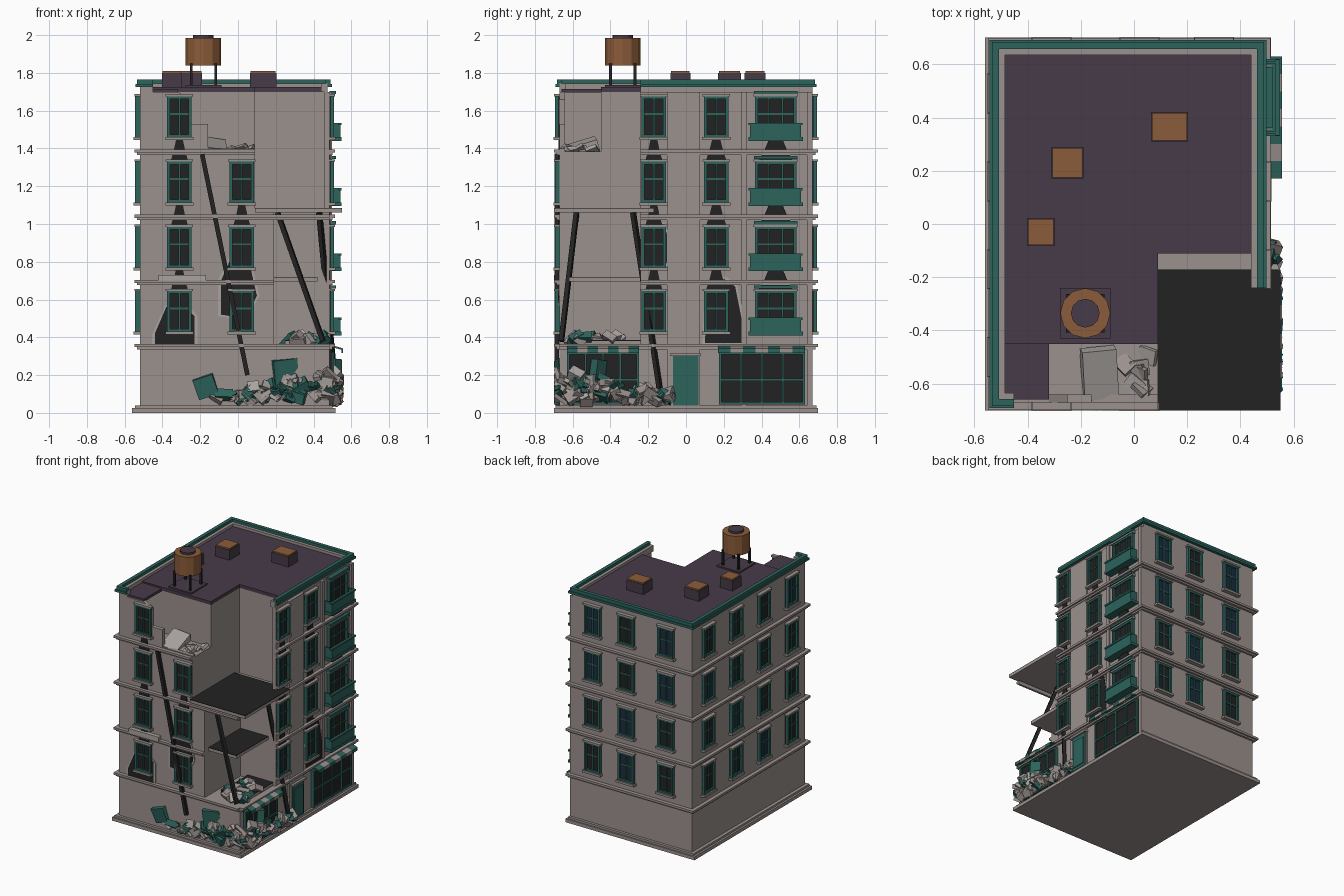
import bpy, bmesh, random
from mathutils import Vector, Matrix, Euler

if "Cube" in bpy.data.objects:
    bpy.data.objects.remove(bpy.data.objects["Cube"])

random.seed(7)
COLOURS = [("wall_stone", (.33, .285, .27)), ("teal_paint", (.026, .125, .108)),
           ("roof_purple", (.063, .043, .066)), ("rust_brown", (.26, .107, .042)),
           ("soot_black", (.016, .016, .016)), ("blue_glass", (.012, .026, .05)),
           ("pale_rubble", (.40, .37, .35))]
WALL, TEAL, ROOF, BROWN, BLACK, BLUE, PALE = range(7)
MATS = []
for n, c in COLOURS:
    m = bpy.data.materials.new(n)
    m.diffuse_color = (*c, 1)
    m.use_nodes = True
    m.node_tree.nodes["Principled BSDF"].inputs["Base Color"].default_value = m.diffuse_color
    MATS.append(m)


class Part:
    """One object gathered from simple solids."""
    def __init__(self, name):
        self.name, self.bm = name, bmesh.new()

    def hexa(self, mat4, mi):
        r = bmesh.ops.create_cube(self.bm, size=1, matrix=mat4)
        for f in {f for v in r["verts"] for f in v.link_faces}:
            f.material_index = mi
        return r["verts"]

    def box(self, a, b, mi=WALL):
        a, b = Vector(a), Vector(b)
        s = [max(abs(q - p), 1e-4) for p, q in zip(a, b)]
        return self.hexa(Matrix.Translation((a + b) / 2) @ Matrix.Diagonal((*s, 1)), mi)

    def prism(self, pts, off, mi):
        lo = [self.bm.verts.new(p) for p in pts]
        hi = [self.bm.verts.new(Vector(p) + Vector(off)) for p in pts]
        n = len(pts)
        fs = [self.bm.faces.new(lo), self.bm.faces.new(hi)]
        fs += [self.bm.faces.new((lo[i], lo[(i + 1) % n], hi[(i + 1) % n], hi[i])) for i in range(n)]
        for f in fs:
            f.material_index = mi
        bmesh.ops.recalc_face_normals(self.bm, faces=fs)

    def cyl(self, c, r, z0, z1, n, mi):
        r = bmesh.ops.create_cone(self.bm, cap_ends=True, segments=n, radius1=r, radius2=r, depth=z1 - z0,
                                  matrix=Matrix.Translation((c[0], c[1], (z0 + z1) / 2)))
        for f in {f for v in r["verts"] for f in v.link_faces}:
            f.material_index = mi

    def beam(self, a, b, w, mi):
        a, b = Vector(a), Vector(b)
        q = (b - a).to_track_quat('Z', 'Y').to_matrix().to_4x4()
        self.hexa(Matrix.Translation((a + b) / 2) @ q @ Matrix.Diagonal((w, w, (b - a).length, 1)), mi)

    def done(self):
        me = bpy.data.meshes.new(self.name)
        self.bm.to_mesh(me)
        self.bm.free()
        for m in MATS:
            me.materials.append(m)
        bpy.context.collection.objects.link(bpy.data.objects.new(self.name, me))


# Facade coordinates: u along the wall, d outward, z up
SIDES = {"front": lambda u, d, z: (u, -.67 - d, z), "back": lambda u, d, z: (u, .67 + d, z),
         "left": lambda u, d, z: (-.52 - d, u, z), "right": lambda u, d, z: (.485 + d, u, z)}
FLOORS = [.36, .70, 1.045, 1.39]


def fbox(p, side, u0, u1, d0, d1, z0, z1, mi=WALL):
    p.box(SIDES[side](u0, d0, z0), SIDES[side](u1, d1, z1), mi)


def plate(p, side, pts, d, mi):
    a = [SIDES[side](u, 0, z) for u, z in pts]
    p.prism(a, Vector(SIDES[side](0, d, 0)) - Vector(SIDES[side](0, 0, 0)), mi)


def window(p, side, u, z0, w=.13, h=.215, glass=BLACK, bars=1):
    l, r, t = u - w / 2, u + w / 2, z0 + h
    fbox(p, side, l, r, 0, .008, z0, t, glass)
    for a in (l, r - .016):
        fbox(p, side, a, a + .016, 0, .024, z0, t, TEAL)
    for a in (z0, t - .014):
        fbox(p, side, l, r, 0, .022, a, a + .014, TEAL)
    for i in range(bars):
        c = l + w * (i + 1) / (bars + 1)
        fbox(p, side, c - .005, c + .005, 0, .016, z0, t, TEAL)
    fbox(p, side, l, r, 0, .014, z0 + h * .55, z0 + h * .55 + .009, TEAL)
    fbox(p, side, l - .01, r + .01, 0, .032, z0 - .016, z0)
    fbox(p, side, l - .008, r + .008, 0, .028, t, t + .012)


# Building shell with the collapsed corner
p = Part("building_walls")
p.box((-.56, -.70, 0), (.515, .70, .025))
p.box((-.545, -.69, .025), (.50, .69, .04))
p.box((-.52, -.45, .03), (.09, .67, 1.70))
p.box((.09, -.11, .03), (.485, .67, 1.70))
p.box((-.52, -.67, .03), (.09, -.45, 1.385))
p.box((.09, -.67, .03), (.19, -.11, 1.06))
p.box((.19, -.24, .03), (.485, -.11, 1.06))
p.box((.19, -.67, .03), (.485, -.24, .36))
p.box((-.52, -.67, 1.38), (-.49, -.45, 1.70))
p.box((.455, -.24, 1.06), (.485, -.11, 1.70))
p.prism([(-.52, -.67, 1.38), (.09, -.67, 1.38), (.09, -.67, 1.40), (-.16, -.67, 1.40), (-.16, -.67, 1.53),
         (-.25, -.67, 1.53), (-.25, -.67, 1.66), (-.32, -.67, 1.70), (-.52, -.67, 1.70)], (0, .03, 0), WALL)
p.done()

# Storey bands
p = Part("storey_bands")
for i, z in enumerate(FLOORS):
    for d, a, b in ((.028, z - .012, z + .004), (.016, z - .024, z - .012)):
        fbox(p, "left", -.67 - d, .67 + d, 0, d, a, b)
        fbox(p, "back", -.52 - d, .485 + d, 0, d, a, b)
        fbox(p, "right", -.67 if i == 0 else -.24, .67 + d, 0, d, a, b)
        fbox(p, "front", -.52 - d, (.485, .19, .485, .09)[i], 0, d, a, b)
for u0, u1 in ((-.10, .075), (.295, .32), (.64, .67)):
    fbox(p, "right", u0, u1, 0, .012, .03, 1.70)
p.done()

# Roof deck, parapet and teal coping
p = Part("roof_deck")
p.box((-.50, -.45, 1.70), (.09, .66, 1.725), ROOF)
p.box((.09, -.11, 1.70), (.47, .66, 1.725), ROOF)
p.box((-.50, -.66, 1.695), (-.32, -.45, 1.715), ROOF)
p.done()
p = Part("parapet")
for inner, outer, z0, z1, mi in ((.035, 0, 1.70, 1.745, WALL), (.012, .014, 1.74, 1.765, TEAL),
                                 (0, .022, 1.725, 1.742, TEAL)):
    p.box((-.52 - outer, -.67 - outer, z0), (-.52 + inner + .001, .67 + outer, z1), mi)
    p.box((-.52 - outer, .67 - inner - .001, z0), (.475 + outer, .67 + outer, z1), mi)
    p.box((.475 - inner - .001, -.24, z0), (.475 + outer, .67 + outer, z1), mi)
    p.box((-.52 - outer, -.67 - outer, z0), (-.45, -.67 + inner + .001, z1), mi)
p.done()

# Soot and broken wall patches
p = Part("soot_patches")
for side, u, w, idx in (("front", -.31, .05, (0, 1, 2)), ("front", .02, .05, (0, 1)),
                        ("right", -.17, .05, (0, 1, 2)), ("right", .16, .06, (0, 1, 2)), ("right", .475, .1, (0, 1, 2))):
    for i in idx:
        t = FLOORS[i] + .275
        plate(p, side, [(u - w, t), (u + w, t), (u + w * .6, t + .07), (u + w * .35, t + .13),
                        (u - w * .35, t + .13), (u - w * .6, t + .07)], .0135 if u == .475 else .006, BLACK)
for side, u, z, pts in (("front", -.34, .36, [(-.10, 0), (-.10, .06), (-.04, .20), (.03, .24), (.11, .15), (.11, 0)]),
                        ("front", .01, .50, [(-.10, .02), (-.10, .2), (-.02, .38), (.04, .34), (.09, .12), (.03, 0)]),
                        ("right", -.14, .76, [(-.08, .06), (-.06, .22), (.02, .24), (.07, .1), (.02, 0)]),
                        ("right", .20, .37, [(-.1, 0), (-.09, .2), (0, .34), (.06, .3), (.1, .1), (.1, 0)])):
    plate(p, side, [(u + a * 1.15, z + b * 1.08 - .01) for a, b in pts], .005, PALE)
    plate(p, side, [(u + a, z + b) for a, b in pts], .008, BLACK)
p.done()

# Windows on every face
p = Part("windows")
for i, z in enumerate(FLOORS):
    b = z + .07
    window(p, "front", -.31, b)
    if i < 3:
        window(p, "front", .02, b)
    for j, u in enumerate((-.31, .02, .30)):
        window(p, "back", u, b, glass=BLUE if (j + i // 2) % 2 else BLACK)
    for j, u in enumerate((-.50, -.17, .16, .49)):
        window(p, "left", u, b, glass=BLUE if (i * 3 + j) % 4 == 1 else BLACK)
    window(p, "right", -.17, b)
    window(p, "right", .16, b)
    window(p, "right", .475, b, w=.22, bars=2)
p.done()

# Balconies on the street side
p = Part("balconies")
for z in FLOORS:
    a, b = z + .05, z + .145
    fbox(p, "right", .33, .62, 0, .062, a, a + .02, TEAL)
    fbox(p, "right", .34, .61, .05, .058, a, b, TEAL)
    for u in (.34, .602):
        fbox(p, "right", u, u + .008, 0, .058, a, b, TEAL)
    fbox(p, "right", .332, .618, .046, .064, b - .012, b, TEAL)
    fbox(p, "right", .36, .59, 0, .035, z + .298, z + .315, TEAL)
p.done()

# Shop fronts, door and striped awnings
p = Part("shop_fronts")
for u0, u1 in ((.175, .63), (-.63, -.25)):
    fbox(p, "right", u0, u1, 0, .014, .045, .32, BLACK)
    for k in range(5):
        c = u0 + (u1 - u0 - .012) * k / 4
        fbox(p, "right", c, c + .012, 0, .024, .045, .32, TEAL)
    for z in (.045, .17, .31):
        fbox(p, "right", u0, u1, 0, .022, z, z + .012, TEAL)
fbox(p, "right", -.07, .065, 0, .018, .04, .30, TEAL)
fbox(p, "right", -.055, .05, 0, .024, .06, .27, TEAL)
fbox(p, "right", -.085, .08, 0, .03, .30, .315)
p.done()
p = Part("awnings")
for u0, u1 in ((.17, .63), (-.63, -.25)):
    n = 7
    w = (u1 - u0) / n
    for k in range(n):
        p.prism([SIDES["right"](u0 + k * w, d, z) for d, z in
                 ((0, .362), (.07, .342), (.07, .318), (.064, .318), (.064, .334), (0, .352))],
                (0, w, 0), WALL if k % 2 else TEAL)
p.done()

# Exposed floor slabs with burnt tops
p = Part("broken_floors")
for a, b, z in (((.09, -.70), (.55, -.17), 1.085), ((.19, -.62), (.42, -.24), .72), ((.25, -.56), (.46, -.24), .385)):
    p.box((*a, z - .025), (*b, z - .004))
    p.box((*a, z - .004), (*b, z), BLACK)
p.hexa(Matrix.Translation((-.13, -.56, 1.40)) @ Euler((.3, .15, .1)).to_matrix().to_4x4()
       @ Matrix.Diagonal((.13, .19, .06, 1)), PALE)
fbox(p, "front", -.42, -.17, 0, .03, .70, .73, PALE)
p.done()

# Charred beams leaning on the ruin
p = Part("charred_beams")
for a, b in (((-.19, -.685, 1.37), (.05, -.685, .2)), ((.21, -.58, 1.06), (.45, -.66, .38)),
             ((.43, -.28, 1.06), (.515, -.14, .13))):
    p.beam(a, b, .024, BLACK)
p.done()

# Rubble heap around the collapsed corner
p = Part("rubble")


def chunk(c, s, mi):
    m = Matrix.Translation(c) @ Euler([random.uniform(-.8, .8) for _ in range(3)]).to_matrix().to_4x4()
    for v in p.hexa(m @ Matrix.Diagonal((*s, 1)), mi):
        v.co = (min(v.co.x, .56), max(v.co.y, -.70), max(v.co.z, .03))


for k in range(110):
    t = random.random() ** .7
    h = .07 + random.random() * .17 * t
    if k % 2:
        c = (-.15 + .67 * t, -.665, h)
    else:
        c = (.505, -.02 - .64 * t, h)
    chunk(c, [random.uniform(.035, .10), random.uniform(.04, .10), random.uniform(.02, .06)],
          random.choice((TEAL, PALE, WALL, WALL, TEAL)))
for c, s in (((-.17, -.67, .14), .11), ((.25, -.66, .22), .13), ((.49, -.45, .22), .12)):
    chunk(c, (s, .05, s), TEAL)
for k in range(14):
    chunk((random.uniform(.25, .46), random.uniform(-.62, -.35), .385), (.09, .07, .04), random.choice((PALE, WALL, TEAL)))
for k in range(8):
    chunk((random.uniform(-.05, .06), random.uniform(-.62, -.48), 1.39), (.07, .06, .02), random.choice((PALE, WALL)))
p.done()

# Roof vents
p = Part("roof_vents")
for x, y, w, d in ((.133, .365, .14, .11), (-.25, .23, .12, .12), (-.35, -.03, .105, .105)):
    p.box((x - w / 2, y - d / 2, 1.72), (x + w / 2, y + d / 2, 1.80), ROOF)
    p.box((x - w / 2 + .004, y - d / 2 + .004, 1.80), (x + w / 2 - .004, y + d / 2 - .004, 1.81), BROWN)
p.done()

# Water tank on its stand
p = Part("water_tank")
tc = (-.183, -.335)
p.box((-.278, -.43, 1.72), (-.088, -.24, 1.735), ROOF)
for sx in (-.065, .065):
    for sy in (-.065, .065):
        p.box((tc[0] + sx - .007, tc[1] + sy - .007, 1.73), (tc[0] + sx + .007, tc[1] + sy + .007, 1.85), BLACK)
p.cyl(tc, .094, 1.84, 1.985, 12, BROWN)
p.cyl(tc, .054, 1.985, 2.0, 12, ROOF)
p.done()
